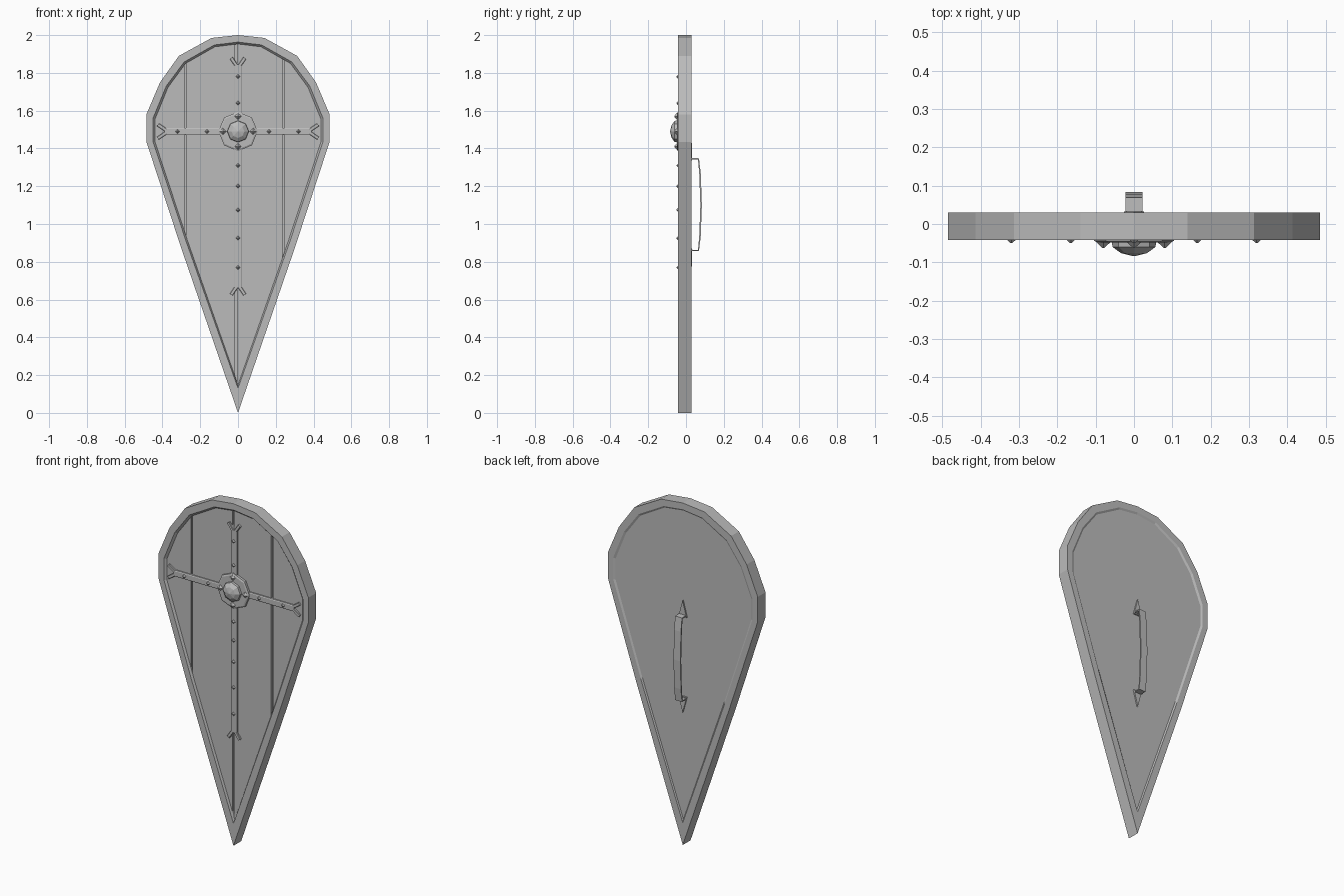
import bpy, bmesh
from math import sin, cos, tau
from mathutils import Vector

if "Cube" in bpy.data.objects:
    bpy.data.objects.remove(bpy.data.objects["Cube"])

grey = bpy.data.materials.new("plain grey")
grey.use_nodes = True
colour = (0.5, 0.5, 0.5, 1)
grey.diffuse_color = colour
grey.node_tree.nodes["Principled BSDF"].inputs["Base Color"].default_value = colour

FRONT, BACK = -0.042, 0.03      # rim faces
FLOOR, PLANK = -0.018, -0.03    # groove floor and plank faces
MID = 1.49                      # height of the cross centre


def finish(name, bm):
    bmesh.ops.recalc_face_normals(bm, faces=bm.faces)
    mesh = bpy.data.meshes.new(name)
    bm.to_mesh(mesh)
    bm.free()
    mesh.materials.append(grey)
    ob = bpy.data.objects.new(name, mesh)
    bpy.context.collection.objects.link(ob)
    return ob


def mirrored(half):
    """Close a half outline that starts at the top and ends at the tip."""
    return half + [(-x, z) for x, z in reversed(half[1:-1])]


def loft(name, loops, closed=False, caps=True):
    """Skin a list of (outline, y) loops."""
    bm = bmesh.new()
    rings = [[bm.verts.new((x, y, z)) for x, z in pts] for pts, y in loops]
    n = len(rings[0])
    pairs = list(zip(rings, rings[1:]))
    if closed:
        pairs.append((rings[-1], rings[0]))
    for a, b in pairs:
        for i in range(n):
            j = (i + 1) % n
            bm.faces.new((a[i], a[j], b[j], b[i]))
    if caps and not closed:
        bm.faces.new(rings[0])
        bm.faces.new(rings[-1])
    return finish(name, bm)


def circle(x, z, r, n):
    return [(x + r * cos(tau * i / n), z + r * sin(tau * i / n)) for i in range(n)]


def bar(name, a, b, width, y0, y1):
    """Flat bar from a to b in the front plane, with a chamfered front."""
    a, b = Vector(a), Vector(b)
    d = (b - a).normalized()
    s = Vector((-d.y, d.x)) * width / 2

    def rect(k):
        return [tuple(p) for p in (a + s * k, b + s * k, b - s * k, a - s * k)]
    return loft(name, [(rect(1), y0), (rect(1), y1 + 0.003), (rect(0.75), y1)])


def stud(name, x, z, r, base, tip):
    loft(name, [(circle(x, z, r, 4), base), (circle(x, z, r * 0.15, 4), tip)])


# Rim
outer = mirrored([(0, 2.0), (0.14, 1.985), (0.313, 1.89), (0.413, 1.75),
                  (0.485, 1.58), (0.485, 1.435), (0.298, 0.865), (0, 0)])
inner = mirrored([(0, 1.963), (0.125, 1.948), (0.285, 1.858), (0.38, 1.73),
                  (0.45, 1.56), (0.45, 1.435), (0.272, 0.9), (0, 0.13)])
core = [(x * 0.975, 1.3 + (z - 1.3) * 0.985) for x, z in inner]
loft("rim", [(inner, FRONT), (outer, FRONT), (outer, BACK), (inner, BACK),
             (core, BACK - 0.006), (core, PLANK)], closed=True)

# Panel behind the planks
loft("back_panel", [(core, FLOOR), (core, BACK - 0.006)])

# Planks cut from the panel outline, with narrow grooves between them
cuts = [-0.6, -0.279, -0.011, 0.241, 0.6]
for k, (lo, hi) in enumerate(zip(cuts, cuts[1:])):
    bm = bmesh.new()
    face = bm.faces.new([bm.verts.new((x, PLANK, z)) for x, z in core])
    for x, side in ((lo + 0.005, -1), (hi - 0.005, 1)):
        bmesh.ops.bisect_plane(bm, geom=bm.verts[:] + bm.edges[:] + bm.faces[:],
                               plane_co=(x, 0, 0), plane_no=(side, 0, 0),
                               clear_outer=True)
    solid = bmesh.ops.extrude_face_region(bm, geom=bm.faces[:])
    moved = [v for v in solid["geom"] if isinstance(v, bmesh.types.BMVert)]
    bmesh.ops.translate(bm, verts=moved, vec=(0, FLOOR - PLANK, 0))
    finish(f"plank_{k + 1}", bm)

# Cross bands with forked ends
BAND = -0.041
bar("upright_band", (0, 0.66), (0, 1.845), 0.04, FLOOR, BAND)
bar("cross_band", (-0.39, MID), (0.39, MID), 0.036, FLOOR, BAND)
ends = [((0, 1.835), (0, 1)), ((0, 0.67), (0, -1)),
        ((0.38, MID), (1, 0)), ((-0.38, MID), (-1, 0))]
for p, d in ends:
    p, d = Vector(p), Vector(d)
    across = Vector((-d.y, d.x))
    for s in (-1, 1):
        bar("fork_prong", p + across * s * 0.006,
            p + d * 0.044 + across * s * 0.036, 0.018, FLOOR, BAND)

# Band studs
for z in (1.78, 1.64, 1.31, 1.2, 1.075, 0.925, 0.77):
    stud("band_stud", 0, z, 0.014, BAND + 0.002, -0.05)
for x in (-0.32, -0.165, 0.165, 0.32):
    stud("band_stud", x, MID, 0.014, BAND + 0.002, -0.05)

# Octagonal centre plate, its studs and the domed boss
loft("centre_plate", [(circle(0, MID, 0.104, 8), FLOOR),
                      (circle(0, MID, 0.104, 8), -0.044),
                      (circle(0, MID, 0.095, 8), -0.048)])
for dx, dz in ((1, 0), (-1, 0), (0, 1), (0, -1)):
    stud("plate_stud", dx * 0.08, MID + dz * 0.08, 0.019, -0.047, -0.062)
loft("boss", [(circle(0, MID, 0.058, 8), -0.046),
              (circle(0, MID, 0.056, 8), -0.06),
              (circle(0, MID, 0.034, 8), -0.076),
              (circle(0, MID, 0.002, 8), -0.084)])

# Bowed handle strap on the back
path = [(0.02, 1.345), (0.066, 1.345), (0.074, 1.27), (0.08, 1.1),
        (0.074, 0.935), (0.066, 0.86), (0.02, 0.86)]
bm = bmesh.new()
rows = [[bm.verts.new((x, y, z)) for x in (-0.022, 0.022)] for y, z in path]
for a, b in zip(rows, rows[1:]):
    bm.faces.new((a[0], a[1], b[1], b[0]))
handle = finish("handle", bm)
thick = handle.modifiers.new("thickness", "SOLIDIFY")
thick.thickness, thick.offset = 0.008, 0

# Pointed anchor plates at both ends of the handle
for z, s in ((1.335, 1), (0.87, -1)):
    tri = [(-0.026, z), (0.026, z), (0, z + s * 0.095)]
    loft("handle_anchor", [(tri, BACK - 0.008), (tri, BACK + 0.002)])
